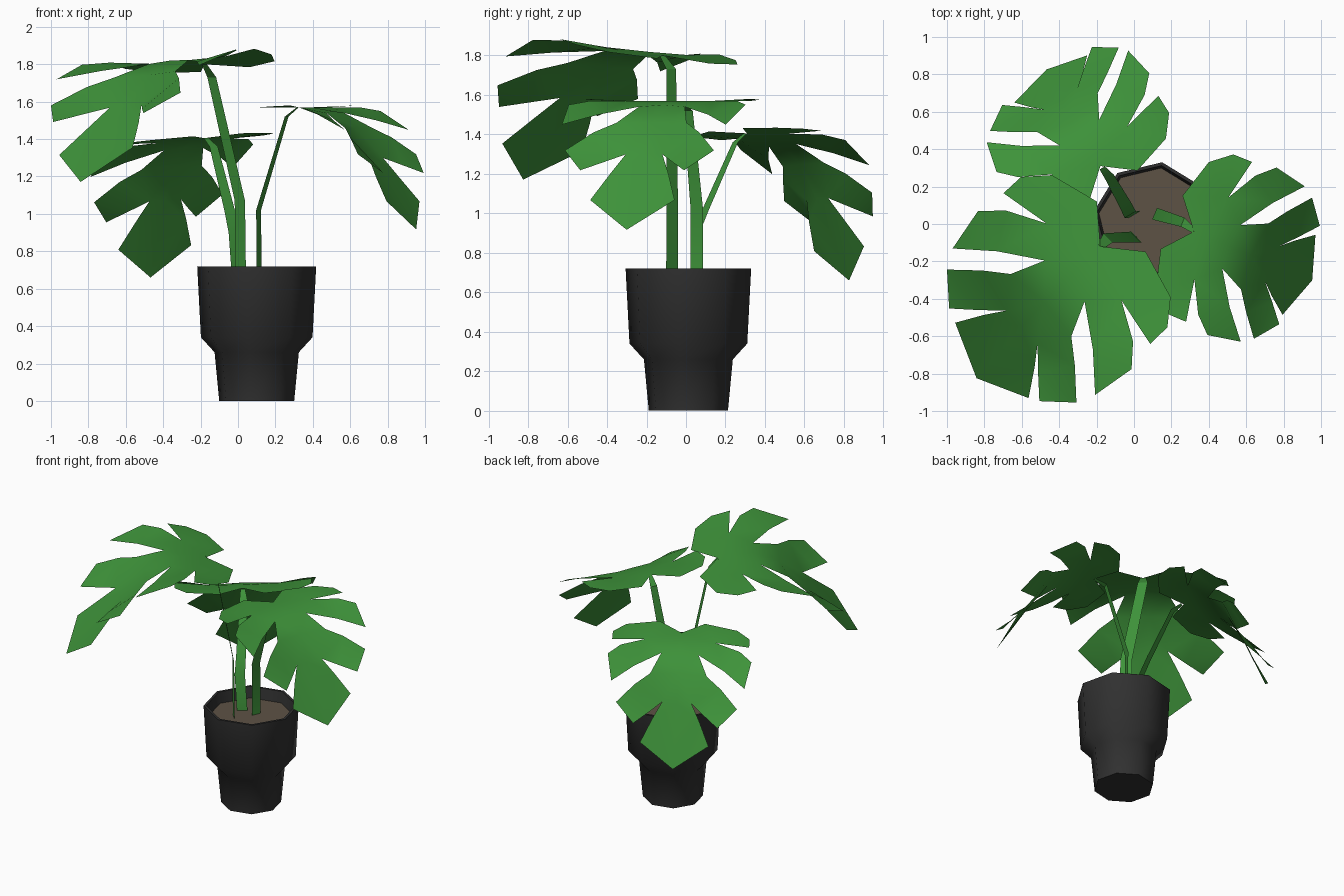
import bpy, bmesh, math
from mathutils import Matrix, Vector

if "Cube" in bpy.data.objects:
    bpy.data.objects.remove(bpy.data.objects["Cube"])


def material(name, rgb):
    m = bpy.data.materials.new(name)
    m.diffuse_color = (*rgb, 1)
    m.use_nodes = True
    m.node_tree.nodes["Principled BSDF"].inputs["Base Color"].default_value = m.diffuse_color
    return m


GREEN = material("leaf_green", (0.048, 0.29, 0.042))
BLACK = material("pot_black", (0.03, 0.03, 0.03))
BROWN = material("soil_brown", (0.11, 0.085, 0.06))


def make_object(name, bm, mat, angle):
    mesh = bpy.data.meshes.new(name)
    bm.to_mesh(mesh)
    bm.free()
    mesh.materials.append(mat)
    ob = bpy.data.objects.new(name, mesh)
    bpy.context.collection.objects.link(ob)
    bpy.ops.object.select_all(action='DESELECT')
    ob.select_set(True)
    bpy.context.view_layer.objects.active = ob
    bpy.ops.object.shade_smooth_by_angle(angle=math.radians(angle))
    return ob


def loft(bm, rings, cap_start=True, cap_end=True):
    loops = [[bm.verts.new(p) for p in ring] for ring in rings]
    n = len(loops[0])
    for a, b in zip(loops, loops[1:]):
        for i in range(n):
            j = (i + 1) % n
            bm.faces.new((a[i], a[j], b[j], b[i]))
    if cap_start:
        bm.faces.new(loops[0][::-1])
    if cap_end:
        bm.faces.new(loops[-1])


def octagon(r, z):
    return [(0.1 + r * math.cos(math.radians(81 + 45 * i)),
             0.012 + r * math.sin(math.radians(81 + 45 * i)), z) for i in range(8)]


# Pot: stepped octagonal shell with an inner wall
bm = bmesh.new()
pot_profile = [(0.203, 0), (0.228, 0.26), (0.302, 0.34), (0.322, 0.72),
               (0.304, 0.72), (0.29, 0.635)]
loft(bm, [octagon(r, z) for r, z in pot_profile], cap_end=False)
make_object("pot", bm, BLACK, 50)

# Soil
bm = bmesh.new()
bm.faces.new([bm.verts.new(p) for p in octagon(0.291, 0.64)])
make_object("soil", bm, BROWN, 30)


# Stems: flat ribbons set across the heading of their leaf; points are x, y, z, half width
def stem(name, heading, path):
    h = math.radians(heading)
    across = Vector((-math.sin(h), math.cos(h), 0))
    bm = bmesh.new()
    rows = [[bm.verts.new(Vector((x, y, z)) + s * w * across) for s in (-1, 1)]
            for x, y, z, w in path]
    for (a, b), (c, d) in zip(rows, rows[1:]):
        bm.faces.new((a, b, d, c))
    make_object(name, bm, GREEN, 30)


stem("tall_stem", 223.5, [(0.014, -0.07, 0.635, .042), (0.01, -0.07, 1.07, .04),
                          (-0.14, -0.075, 1.73, .034), (-0.18, -0.12, 1.8, .02)])
stem("right_stem", -22.4, [(0.114, 0.055, 0.635, .034), (0.11, 0.055, 1.02, .034),
                           (0.26, 0.01, 1.52, .026), (0.32, -0.035, 1.57, .014)])
stem("back_stem", 121, [(0.0, 0.05, 0.635, .036), (-0.02, 0.05, 0.9, .035),
                        (-0.045, 0.1, 1.02, .033), (-0.13, 0.25, 1.36, .026),
                        (-0.17, 0.3, 1.405, .016)])

# Half leaf: midrib and the rim of each lobe as (along, across, height)
MIDRIB = [(0, 0, 0), (.08, 0, 0), (.2, 0, -.02), (.33, 0, -.11), (.45, 0, -.27), (.681, 0, -.65)]
SLITS = [(.10, .235, 0), (.215, .125, -.03), (.45, .10, -.27)]
LOBES = [
    [(-.128, .153, 0), (-.067, .372, 0), (.038, .459, .005), (.145, .46, .01)],
    [(.19, .40, 0), (.277, .482, -.02), (.454, .447, -.12), (.33, .30, -.07)],
    [(.35, .19, -.11), (.42, .29, -.16), (.513, .406, -.25), (.608, .283, -.35),
     (.53, .19, -.31)],
    [(.515, .16, -.37), (.605, .23, -.5)],
]
RIBS = [(0, 1), (1, 2), (2, 3, 4), (4, 5)]


def leaf(name, base, heading, pitch, roll, scale):
    bm = bmesh.new()
    for side in (1, -1):
        for i, (lobe, rib) in enumerate(zip(LOBES, RIBS)):
            pts = [MIDRIB[rib[0]]]
            pts += [SLITS[i - 1]] if i else []
            pts += lobe
            pts += [SLITS[i]] if i < 3 else []
            pts += [MIDRIB[k] for k in reversed(rib[1:])]
            pts = pts if side < 0 else pts[::-1]
            bm.faces.new([bm.verts.new((u, side * v, z)) for u, v, z in pts])
    bmesh.ops.remove_doubles(bm, verts=bm.verts, dist=1e-4)
    bmesh.ops.triangulate(bm, faces=bm.faces)
    rad = math.radians
    bm.transform(Matrix.Translation(Vector(base)) @ Matrix.Rotation(rad(heading), 4, 'Z')
                 @ Matrix.Rotation(rad(pitch), 4, 'Y') @ Matrix.Rotation(rad(roll), 4, 'X')
                 @ Matrix.Scale(scale, 4))
    make_object(name, bm, GREEN, 80)


# Leaves: one shape placed three times
leaf("top_leaf", (-0.18, -0.12, 1.8), 223.5, -10.5, 4, 1.225)
leaf("right_leaf", (0.32, -0.04, 1.57), -22.4, 0, 0, 1.005)
leaf("back_leaf", (-0.18, 0.31, 1.405), 122.5, 8, -3, 1.01)
